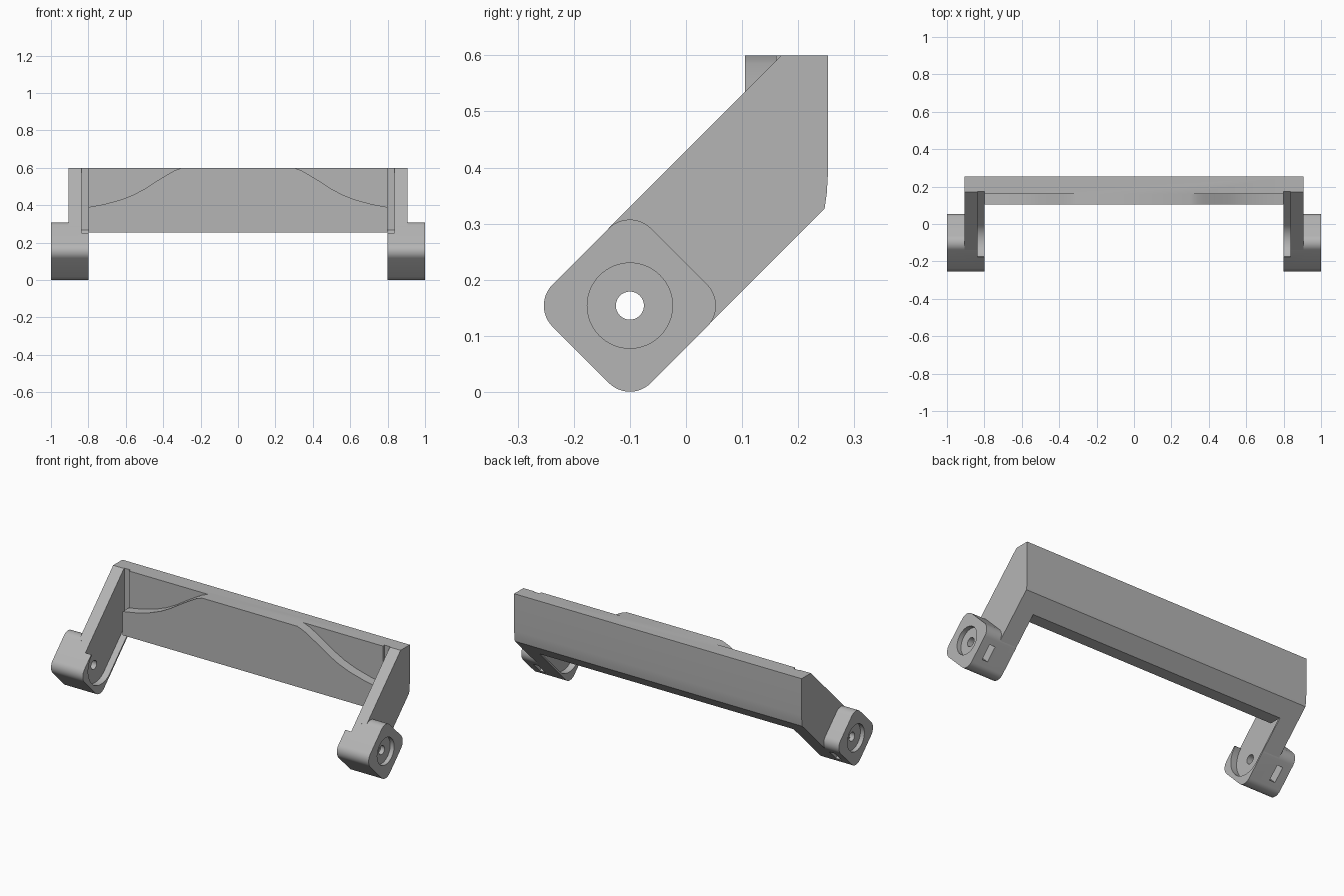
import bpy, bmesh
from math import cos, sin, radians

cube = bpy.data.objects.get("Cube")
if cube:
    bpy.data.objects.remove(cube, do_unlink=True)

grey = bpy.data.materials.new("plain grey")
grey.use_nodes = True
COLOUR = (0.46, 0.46, 0.46, 1)
grey.diffuse_color = COLOUR
grey.node_tree.nodes["Principled BSDF"].inputs["Base Color"].default_value = COLOUR


def arc(cy, cz, r, start, end, steps):
    """Points of a circular arc, angles in degrees."""
    angles = [radians(start + (end - start) * i / steps) for i in range(steps + 1)]
    return [(cy + r * cos(a), cz + r * sin(a)) for a in angles]


def prism(name, profile, low, high, axis="x", soft_x=None):
    """Extrude a (y, z) profile along x, or an (x, z) profile along y."""
    bm = bmesh.new()
    if axis == "x":
        place = lambda p, t: (t, p[0], p[1])
    else:
        place = lambda p, t: (p[0], t, p[1])
    caps = [[bm.verts.new(place(p, t)) for p in profile] for t in (low, high)]
    for cap in caps:
        bm.faces.new(cap)
    n = len(profile)
    for i in range(n):
        j = (i + 1) % n
        bm.faces.new((caps[0][i], caps[0][j], caps[1][j], caps[1][i]))
    if soft_x is not None:
        rim = [e for e in bm.edges if all(abs(v.co.x - soft_x) < 1e-5 for v in e.verts)]
        bmesh.ops.bevel(bm, geom=rim, offset=0.006, segments=3, profile=0.5, affect="EDGES")
    bmesh.ops.recalc_face_normals(bm, faces=bm.faces)
    mesh = bpy.data.meshes.new(name)
    bm.to_mesh(mesh)
    bm.free()
    mesh.materials.append(grey)
    obj = bpy.data.objects.new(name, mesh)
    bpy.context.collection.objects.link(obj)
    return obj


def activate(obj):
    bpy.ops.object.select_all(action="DESELECT")
    obj.select_set(True)
    bpy.context.view_layer.objects.active = obj


def cut(obj, cutters):
    activate(obj)
    for cutter in cutters:
        cutter.hide_render = True
        mod = obj.modifiers.new("cut", "BOOLEAN")
        mod.operation = "DIFFERENCE"
        mod.solver = "EXACT"
        mod.object = cutter
        bpy.ops.object.modifier_apply(modifier=mod.name)


def finish(obj):
    activate(obj)
    bpy.ops.object.shade_smooth_by_angle(angle=radians(32))


PY, PZ = -0.1, 0.154      # pivot centre
HALF, ROUND = 0.124, 0.053  # foot half width and corner radius

# Foot outline: rounded square standing on a corner
foot_profile = []
reach = (HALF - ROUND) * 2 ** 0.5
for k in range(4):
    a = radians(90 * k)
    foot_profile += arc(PY + reach * cos(a), PZ + reach * sin(a), ROUND,
                        90 * k - 45, 90 * k + 45, 12)

arm_profile = [(-0.138, 0.292), (0.17, 0.6), (0.253, 0.6), (0.253, 0.39),
               (0.251, 0.355), (0.247, 0.327), (0.038, 0.118)]

# Shallow inner pocket: round around the pivot, open along the upper edge
pocket_profile = arc(-0.09, 0.165, 0.115, 135, 315, 32)
pocket_profile += [(0.175, 0.268), (0.175, 0.7), (0, 0.7), (-0.221, 0.296)]

# Nut slot in the lower rear face of the foot
slot_profile = [(PY + u * 0.7071 + w * 0.7071, PZ + u * 0.7071 - w * 0.7071)
                for u, w in ((-0.042, 0), (0.042, 0), (0.042, 0.2), (-0.042, 0.2))]

# Crossbar
beam_profile = [(0.105, 0.255), (0.175, 0.255), (0.247, 0.327), (0.251, 0.355),
                (0.253, 0.39), (0.253, 0.6), (0.105, 0.6)]
beam = prism("crossbar", beam_profile, -0.8, 0.8)

# Swept recess outline at the end of the crossbar
sweep = [(0.28, 0.605), (0.3, 0.6), (0.34, 0.585), (0.38, 0.562), (0.43, 0.532),
         (0.5, 0.487), (0.56, 0.455), (0.63, 0.428), (0.72, 0.404), (0.82, 0.386),
         (0.82, 0.7), (0.28, 0.7)]

for s, side in ((1, "left"), (-1, "right")):
    recess = prism("recess_cutter", [(s * x, z) for x, z in sweep], 0.0, 0.16, "y")
    cut(beam, [recess])

    arm = prism(side + "_arm", arm_profile, s * 0.8, s * 0.905)
    foot = prism(side + "_foot", foot_profile, s * 0.8, s, soft_x=s)

    pocket = prism("pocket_cutter", pocket_profile, s * 0.78, s * 0.837)
    bore = prism("bore_cutter", arc(PY, PZ, 0.025, 0, 352.5, 47), s * 0.7, s * 1.1)
    dish = prism("dish_cutter", arc(PY, PZ, 0.076, 0, 354.375, 63), s * 0.975, s * 1.1)
    slot = prism("slot_cutter", slot_profile, s * 0.915, s * 0.95)
    cut(arm, [pocket])
    cut(foot, [pocket, bore, dish, slot])

    for helper in (recess, pocket, bore, dish, slot):
        bpy.data.objects.remove(helper, do_unlink=True)
    finish(arm)
    finish(foot)
finish(beam)
